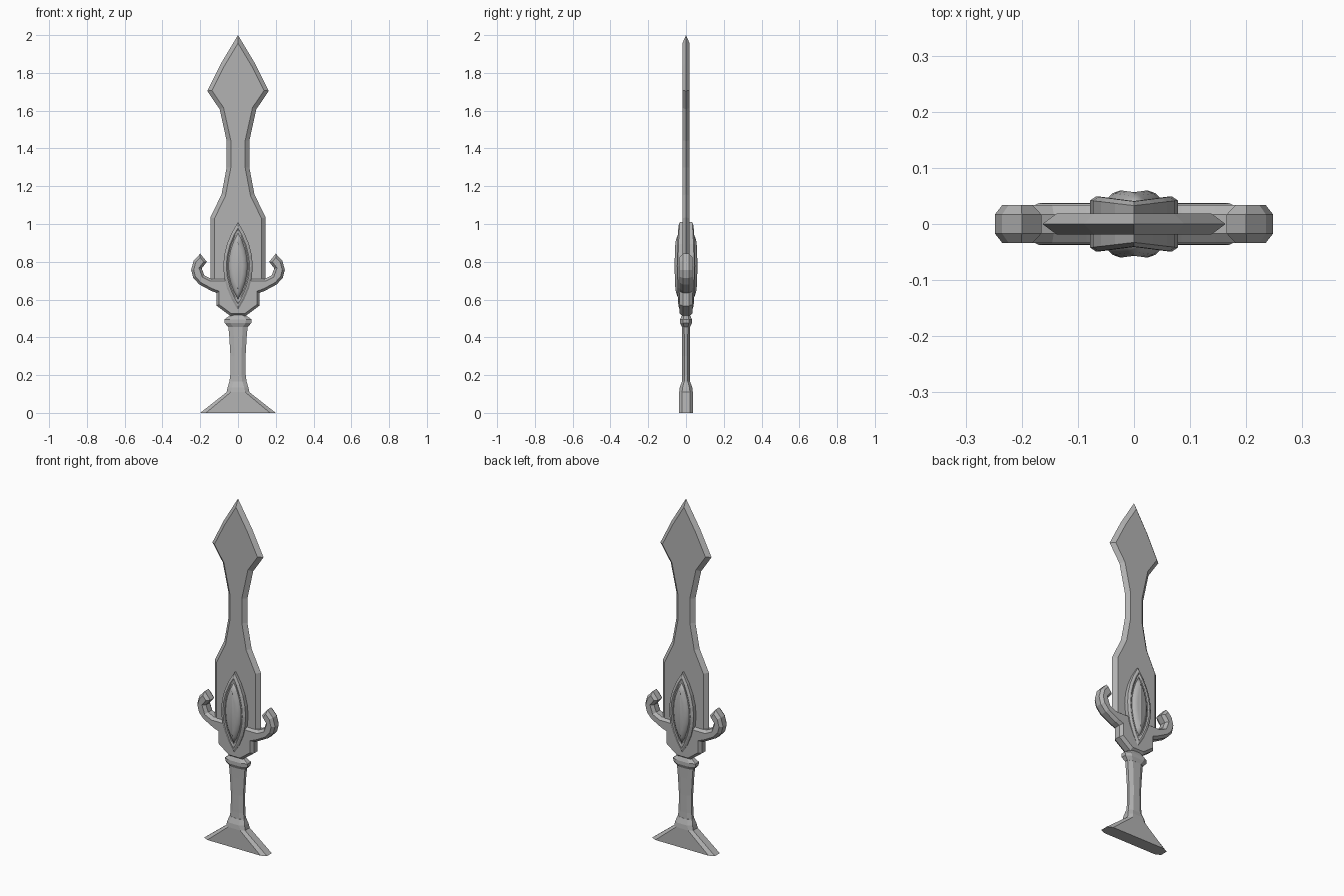
import bpy, bmesh
from mathutils import Vector

if "Cube" in bpy.data.objects:
    bpy.data.objects.remove(bpy.data.objects["Cube"])

# Dark grey metal
metal = bpy.data.materials.new("dark_metal")
metal.diffuse_color = (.45, .45, .45, 1)
metal.use_nodes = True
metal.node_tree.nodes["Principled BSDF"].inputs["Base Color"].default_value = metal.diffuse_color


def finish(name, bm):
    bmesh.ops.remove_doubles(bm, verts=bm.verts, dist=0.0001)
    bmesh.ops.recalc_face_normals(bm, faces=bm.faces)
    me = bpy.data.meshes.new(name)
    bm.to_mesh(me)
    bm.free()
    me.materials.append(metal)
    ob = bpy.data.objects.new(name, me)
    bpy.context.collection.objects.link(ob)
    return ob


def skin(name, rings):
    """Join equal-sized closed rings of points and cap both ends."""
    bm = bmesh.new()
    vs = [[bm.verts.new(p) for p in r] for r in rings]
    n = len(rings[0])
    for a, b in zip(vs, vs[1:]):
        for i in range(n):
            j = (i + 1) % n
            bm.faces.new((a[i], a[j], b[j], b[i]))
    bm.faces.new(vs[0])
    bm.faces.new(vs[-1])
    return finish(name, bm)


def offset(pts, d):
    """Mitred inward offset of a clockwise outline."""
    out = []
    for i, p in enumerate(pts):
        e0 = (p - pts[i - 1]).normalized()
        e1 = (pts[(i + 1) % len(pts)] - p).normalized()
        n0, n1 = Vector((e0.y, -e0.x)), Vector((e1.y, -e1.x))
        out.append(p + (n0 + n1) * d / (1 + n0.dot(n1)))
    return out


def plate(name, half, steps, taper=lambda z: 1):
    """Bevelled plate from a right-half outline; steps are (inset, y), face to rim."""
    full = [Vector(p) for p in half]
    full += [Vector((-x, z)) for x, z in reversed(half) if x > 0]
    front = [(d, -y) for d, y in steps]
    back = [(d, y) for d, y in reversed(steps) if y > 0]
    rings = [[(p.x, y * taper(p.y), p.y) for p in offset(full, d)] for d, y in front + back]
    return skin(name, rings)


def pointed_oval(w, h, c, n=8):
    ts = [1 - 2 * i / n for i in range(n + 1)]
    return [(w * (1 - t * t), c + h * t) for t in ts]


def loft(name, sections):
    """Stack of chamfered rectangles: (z, half x, half y, chamfer x, chamfer y)."""
    rings = []
    for z, x, y, cx, cy in sections:
        q = [(x, y - cy), (x - cx, y)]
        q += [(-a, b) for a, b in reversed(q)]
        q += [(-a, -b) for a, b in q]
        rings.append([(a, b, z) for a, b in q])
    return skin(name, rings)


# Blade with sharp bevelled edge
plate("blade", [(0, 2.0), (.09, 1.85), (.163, 1.705), (.097, 1.607), (.06, 1.44), (.06, 1.30),
                (.087, 1.157), (.146, 1.035), (.146, .68), (0, .68)],
      [(.022, .019), (0, 0)])

# Guard with curled horns
plate("guard", [(0, .72), (.085, .71), (.143, .71), (.178, .727), (.192, .765), (.165, .80),
                (.20, .843), (.235, .805), (.248, .757), (.237, .715), (.205, .68), (.14, .645),
                (.113, .635), (.113, .567), (.04, .513), (0, .513)],
      [(.013, .034), (0, .017)])

# Raised medallion frame and its gem
thin = lambda z: 1 - .22 * ((z - .777) / .233) ** 2
plate("medallion_frame", pointed_oval(.078, .233, .777),
      [(.022, .044), (.016, .049), (.010, .049), (0, .042)], thin)
gem = plate("medallion_gem", pointed_oval(.052, .180, .777),
            [(.028, .060), (.014, .055), (0, .042)], thin)
gem.data.shade_smooth()

# Collar, faceted grip and flared pommel
loft("collar", [(.455, .052, .022, .026, .012), (.475, .070, .031, .030, .016),
                (.495, .072, .031, .030, .016), (.518, .040, .022, .018, .012)])
loft("grip", [(.13, .050, .022, .026, .014), (.20, .041, .020, .022, .012),
              (.30, .040, .020, .022, .012), (.40, .046, .021, .024, .012),
              (.47, .052, .022, .026, .012)])
loft("pommel", [(0, .20, .037, .030, .015), (.11, .060, .036, .022, .015),
                (.135, .055, .033, .022, .015), (.165, .046, .022, .022, .012)])
